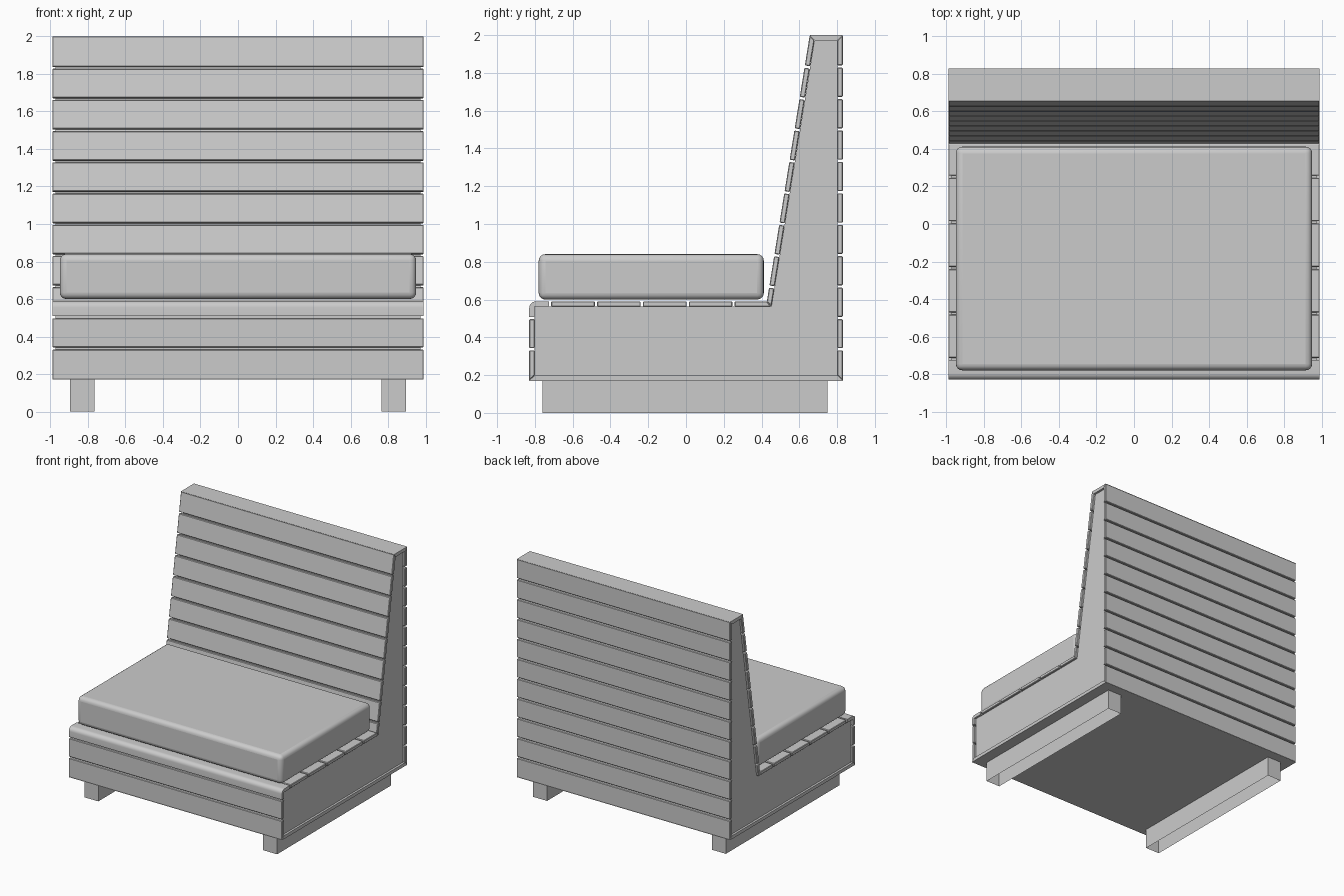
import bpy, bmesh, math
from mathutils import Vector

if "Cube" in bpy.data.objects:
    bpy.data.objects.remove(bpy.data.objects["Cube"], do_unlink=True)

grey = bpy.data.materials.new("plain grey")
grey.use_nodes = True
grey.diffuse_color = (0.6, 0.6, 0.6, 1)
grey.node_tree.nodes["Principled BSDF"].inputs["Base Color"].default_value = grey.diffuse_color

HALF = 0.99      # half width of the bench
THICK = 0.028    # board thickness
GAP = 0.012      # gap between boards


def finish(bm, name, bevel=0, segments=1, smooth=False):
    bmesh.ops.recalc_face_normals(bm, faces=bm.faces)
    mesh = bpy.data.meshes.new(name)
    bm.to_mesh(mesh)
    bm.free()
    mesh.materials.append(grey)
    ob = bpy.data.objects.new(name, mesh)
    bpy.context.collection.objects.link(ob)
    if bevel:
        mod = ob.modifiers.new("soft edges", "BEVEL")
        mod.width, mod.segments = bevel, segments
        mod.limit_method = "ANGLE"
    if smooth:
        bpy.ops.object.select_all(action="DESELECT")
        ob.select_set(True)
        bpy.context.view_layer.objects.active = ob
        bpy.ops.object.shade_smooth_by_angle(angle=math.radians(40))
    return ob


def prism(name, profile, half, **kw):
    """Extrude a (y, z) profile across the width."""
    bm = bmesh.new()
    face = bm.faces.new([bm.verts.new((-half, y, z)) for y, z in profile])
    new = bmesh.ops.extrude_face_region(bm, geom=[face])["geom"]
    bmesh.ops.translate(bm, vec=(2 * half, 0, 0),
                        verts=[v for v in new if isinstance(v, bmesh.types.BMVert)])
    return finish(bm, name, **kw)


def box(bm, lo, hi):
    lo, hi = Vector(lo), Vector(hi)
    verts = bmesh.ops.create_cube(bm, size=1)["verts"]
    for v in verts:
        v.co = Vector([(a + b) / 2 + c * (b - a) for a, b, c in zip(lo, hi, v.co)])
    return verts


def boards(name, start, end, inner_start, inner_end, breaks):
    """Row of boards along an edge; breaks are fractions, the ends are mitred."""
    start, end = Vector(start), Vector(end)
    along = (end - start).normalized()
    inward = Vector((along.y, -along.x)) * THICK
    cuts = [start.lerp(end, t) for t in breaks]
    lows = [(start, Vector(inner_start))] + [(c + along * GAP / 2, c + along * GAP / 2 + inward) for c in cuts]
    highs = [(c - along * GAP / 2, c - along * GAP / 2 + inward) for c in cuts] + [(end, Vector(inner_end))]
    for i, ((a, ai), (b, bi)) in enumerate(zip(lows, highs)):
        prism(f"{name}_{i + 1}", [a, b, bi, ai], HALF, bevel=0.004)


# Side outline: outer corners and the inner core corners
FRONT, BACK, BASE, SEAT, TOP = -0.83, 0.83, 0.17, 0.59, 2.0
crease, crest = (0.428, SEAT), (0.655, TOP)
core_crease, core_crest = (0.452, SEAT - THICK), (0.68, TOP - THICK)
core_front, core_back, core_base = FRONT + THICK, BACK - THICK, BASE + THICK

prism("core_body", [(core_front, core_base), (core_front, core_crease[1]), core_crease,
                    core_crest, (core_back, core_crest[1]), (core_back, core_base)], HALF - 0.018)

# Boards share one vertical rhythm
pitch = (TOP - BASE) / 11
levels = [BASE + pitch * i for i in range(1, 11)]

# Back boards
boards("back_board", (BACK, TOP), (BACK, BASE), (core_back, TOP - THICK), (core_back, core_base),
       [(TOP - z) / (TOP - BASE) for z in reversed(levels)])

# Backrest boards
boards("backrest_board", crease, crest, core_crease, core_crest,
       [(z - SEAT) / (TOP - SEAT) for z in levels if z > SEAT])

# Front boards below the rounded nose
nose_z = levels[1]
boards("front_board", (FRONT, BASE), (FRONT, nose_z - GAP / 2),
       (core_front, core_base), (core_front, nose_z - GAP / 2), [(levels[0] - BASE) / (nose_z - GAP / 2 - BASE)])

# Rounded nose board wrapping the seat edge
nose_y, radius = -0.72, 0.035
arc = [(FRONT + radius - radius * math.cos(a), SEAT - radius + radius * math.sin(a))
       for a in [math.pi / 2 * i / 6 for i in range(7)]]
prism("seat_nose", [(FRONT, nose_z + GAP / 2)] + arc +
      [(nose_y - GAP / 2, SEAT), (nose_y - GAP / 2, SEAT - THICK),
       (core_front, SEAT - THICK), (core_front, nose_z + GAP / 2)], HALF, smooth=True)

# Seat boards
seat_start = nose_y + GAP / 2
boards("seat_board", (seat_start, SEAT), crease, (seat_start, SEAT - THICK), core_crease,
       [(nose_y + 0.243 * i - seat_start) / (crease[0] - seat_start) for i in range(1, 5)])

# Top and bottom boards
prism("top_board", [crest, (BACK, TOP), (core_back, TOP - THICK), core_crest], HALF)
prism("bottom_board", [(FRONT, BASE), (core_front, core_base), (core_back, core_base), (BACK, BASE)], HALF)

# Cushion
bm = bmesh.new()
box(bm, (-0.95, -0.78, 0.6), (0.95, 0.412, 0.84))
finish(bm, "cushion", bevel=0.035, segments=4, smooth=True)

# Runner feet: hollow and open underneath
for side, name in ((1, "left_foot"), (-1, "right_foot")):
    bm = bmesh.new()
    verts = box(bm, (side * 0.83 - 0.065, -0.76, 0), (side * 0.83 + 0.065, 0.75, BASE))
    under = min(bm.faces, key=lambda f: f.calc_center_median().z)
    bmesh.ops.inset_region(bm, faces=[under], thickness=0.012)
    bmesh.ops.translate(bm, verts=under.verts, vec=(0, 0, BASE - 0.012))
    finish(bm, name)
